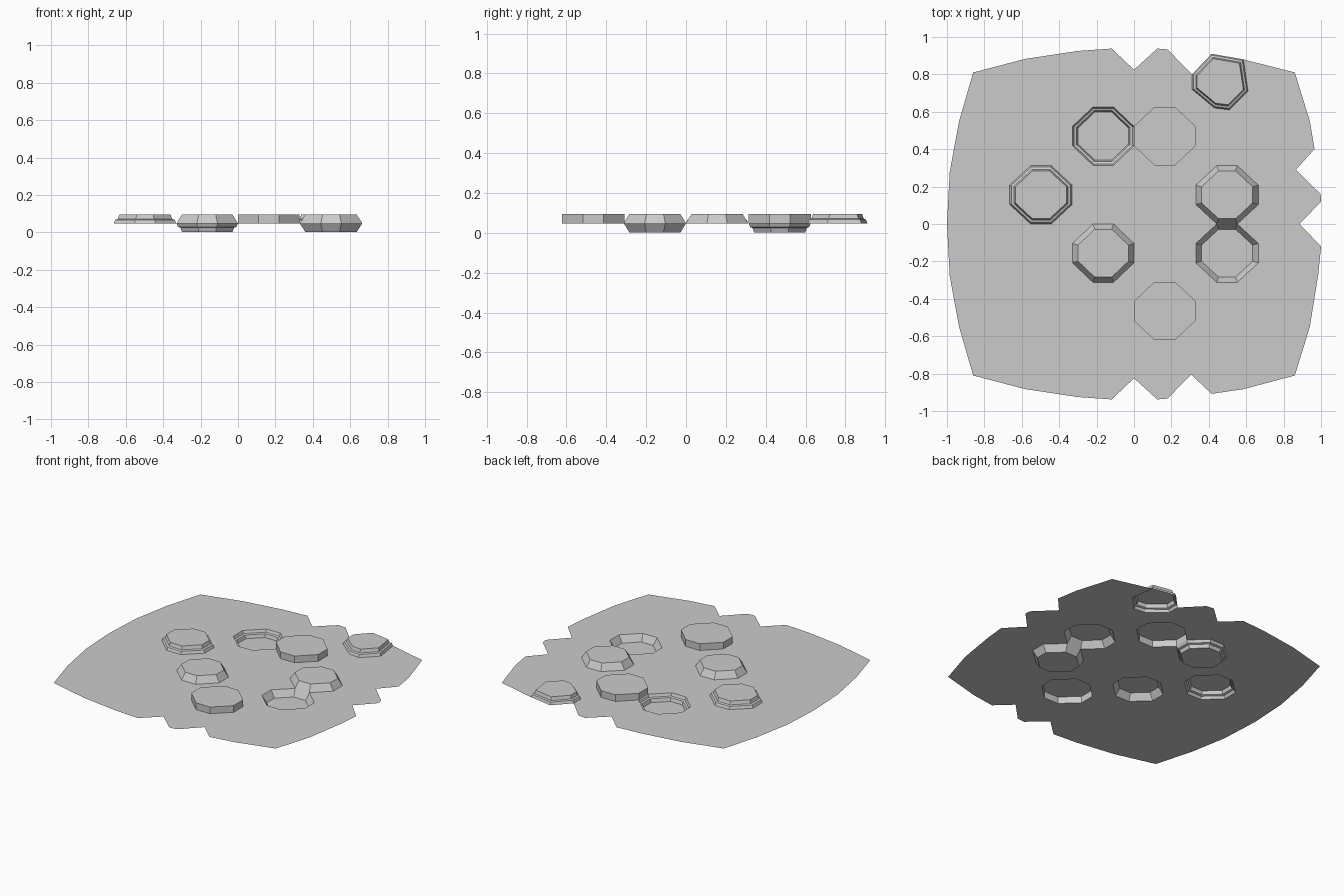
import bpy
from mathutils import Vector
from mathutils.geometry import delaunay_2d_cdt

if "Cube" in bpy.data.objects:
    bpy.data.objects.remove(bpy.data.objects["Cube"])

Z = 0.048   # sheet level
H = 0.047   # bump height / dent depth

# (scale of outline, fraction of height) rings for each wall style
STYLES = {
    "prism": [(1, 0), (1, 1)],
    "chamfer": [(1, 0), (0.97, 0.22), (0.82, 1)],
    "stepped": [(1, 0), (0.95, 0.4), (0.87, 0.5), (0.82, 1)],
}
STYLES["chamfer"] = [(1, 0), (0.82, 1)]


def octagon(cx, cy, hx=0.1645, hy=0.156):
    fx, fy = 0.055, 0.052
    pts = [(hx, -fy), (hx, fy), (fx, hy), (-fx, hy),
           (-hx, fy), (-hx, -fy), (-fx, -hy), (fx, -hy)]
    return [(cx + x, cy + y) for x, y in pts]


def inside(p, poly):
    hit = False
    for (x1, y1), (x2, y2) in zip(poly, poly[1:] + poly[:1]):
        if (y1 > p[1]) != (y2 > p[1]):
            if p[0] < x1 + (p[1] - y1) * (x2 - x1) / (y2 - y1):
                hit = not hit
    return hit


def make_object(name, verts, faces):
    me = bpy.data.meshes.new(name)
    me.from_pydata(verts, [], faces)
    me.validate()
    ob = bpy.data.objects.new(name, me)
    bpy.context.collection.objects.link(ob)


def make_bump(name, outline, centre, style, sign):
    n, rings = len(outline), STYLES[style]
    verts = [(centre[0] + (x - centre[0]) * s, centre[1] + (y - centre[1]) * s, Z + sign * H * t)
             for s, t in rings for x, y in outline]
    faces = [(r * n + i, r * n + (i + 1) % n, (r + 1) * n + (i + 1) % n, (r + 1) * n + i)
             for r in range(len(rings) - 1) for i in range(n)]
    faces.append(tuple(range((len(rings) - 1) * n, len(rings) * n)))
    make_object(name, verts, faces)


# Octagonal bumps (+1) and dents (-1)
bumps = [
    (-0.4975, 0.156, "stepped", 1), (-0.1645, 0.47, "stepped", -1),
    (0.1645, 0.47, "prism", 1), (0.4975, 0.156, "chamfer", 1),
    (0.4975, -0.156, "chamfer", -1), (-0.1645, -0.156, "chamfer", 1),
    (0.1645, -0.465, "prism", 1),
]
holes = []
for k, (cx, cy, style, sign) in enumerate(bumps):
    hx = 0.1645 if abs(cx) < 0.3 else 0.167
    ring = octagon(cx, cy, hx)
    holes.append(ring)
    make_bump(f"{style}_{'bump' if sign > 0 else 'dent'}_{k}", ring, (cx, cy), style, sign)

# Irregular bump on the rim
rim = [(0.31, 0.80), (0.31, 0.72), (0.43, 0.62), (0.51, 0.61),
       (0.61, 0.71), (0.585, 0.88), (0.415, 0.91)]
holes.append(rim)
make_bump("rim_bump", rim, (0.465, 0.765), "stepped", 1)

# Notched outline of the sheet, counter-clockwise from the lower left
border = [(-0.86, -0.81), (-0.58, -0.883), (-0.30, -0.925), (-0.12, -0.938), (0, -0.825),
          (0.125, -0.938), (0.18, -0.933), (0.305, -0.805), (0.415, -0.908), (0.585, -0.883),
          (0.86, -0.81), (0.94, -0.55), (0.985, -0.27), (1.0, -0.12), (0.885, 0),
          (1.0, 0.12), (0.998, 0.16), (0.865, 0.29), (0.965, 0.40), (0.94, 0.55),
          (0.86, 0.81), rim[5], rim[6], rim[0], (0.18, 0.933), (0.125, 0.938),
          (0, 0.825), (-0.12, 0.938), (-0.30, 0.925), (-0.58, 0.883),
          (-0.86, 0.81), (-0.935, 0.55), (-0.985, 0.28), (-1.0, 0), (-0.985, -0.28), (-0.935, -0.55)]

# Flat sheet with the bump footprints left open
pts, edges = [], []
for loop in [border] + holes:
    b, n = len(pts), len(loop)
    pts += [Vector(p) for p in loop]
    edges += [(b + i, b + (i + 1) % n) for i in range(n)]
cv, _, cf, *_ = delaunay_2d_cdt(pts, edges, [], 0, 1e-5)
faces = []
for f in cf:
    c = sum((cv[i] for i in f), Vector((0, 0))) / len(f)
    if inside(c, border) and not any(inside(c, h) for h in holes):
        faces.append(tuple(f))
make_object("sheet", [(v.x, v.y, Z) for v in cv], faces)
